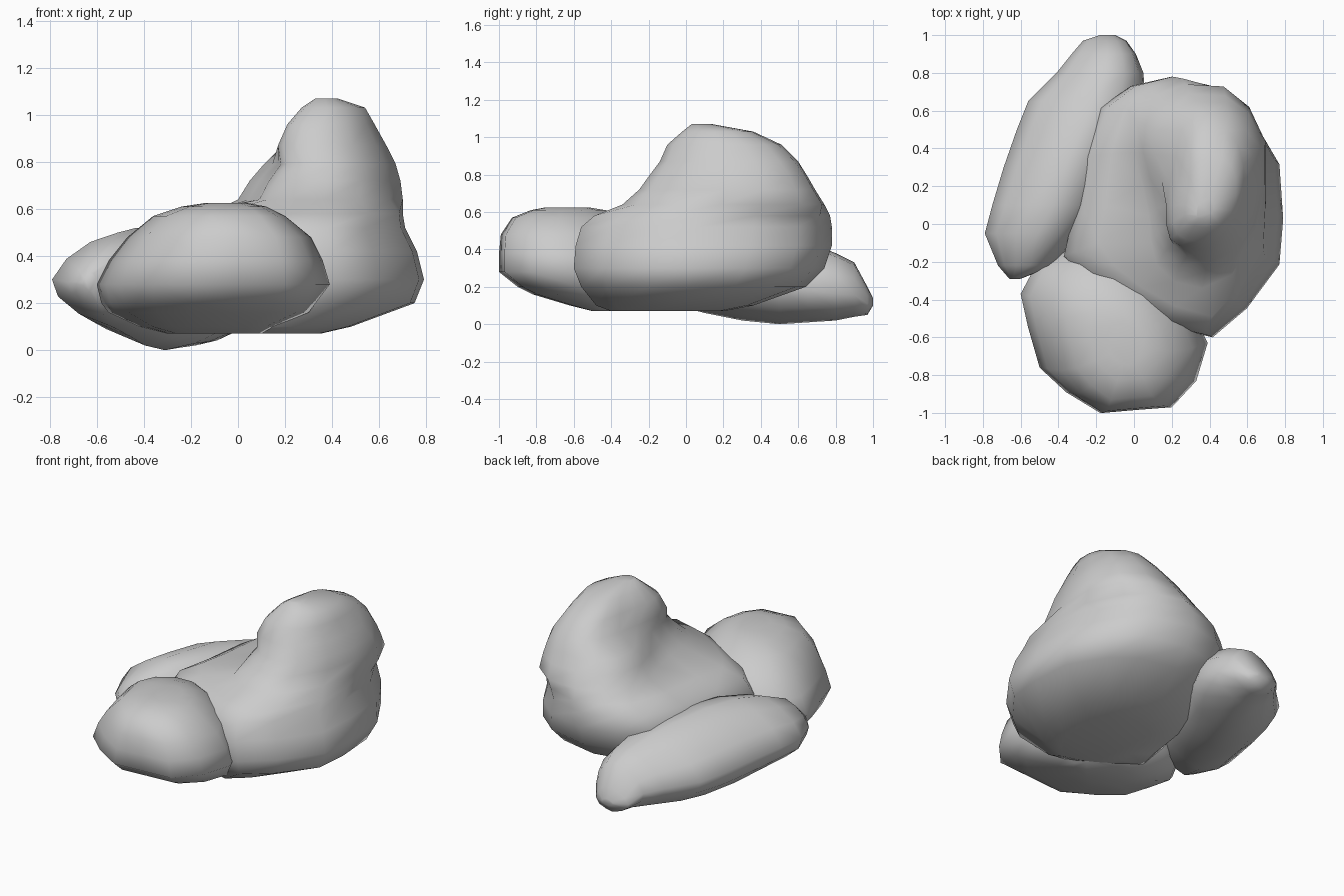
import bpy, bmesh


def unit(points):
    """Scale an outline to fill the 0..1 square."""
    us, vs = zip(*points)
    u0, u1, v0, v1 = min(us), max(us), min(vs), max(vs)
    return [((u - u0) / (u1 - u0), (v - v0) / (v1 - v0)) for u, v in points]


def loft(name, groups, axis="z"):
    """Skin outlines stretched to (position, u0, u1, v0, v1) at each level."""
    bm = bmesh.new()
    rings = []
    for outline, levels in groups:
        shape = unit(outline)
        for p, u0, u1, v0, v1 in levels:
            ring = []
            for u, v in shape:
                a, b = u0 + (u1 - u0) * u, v0 + (v1 - v0) * v
                ring.append(bm.verts.new((a, b, p) if axis == "z" else (a, p, b)))
            rings.append(ring)
    n = len(rings[0])
    for low, high in zip(rings, rings[1:]):
        for i in range(n):
            j = (i + 1) % n
            bm.faces.new((low[i], low[j], high[j], high[i]))
    bm.faces.new(rings[0])
    bm.faces.new(rings[-1])
    bmesh.ops.recalc_face_normals(bm, faces=bm.faces)
    for f in bm.faces:
        f.smooth = True
    mesh = bpy.data.meshes.new(name)
    bm.to_mesh(mesh)
    bm.free()
    obj = bpy.data.objects.new(name, mesh)
    bpy.context.collection.objects.link(obj)
    return obj


# Large boulder: broad base, low shelf on the left, tall crest on the right
base = [(.79, .05), (.77, .35), (.63, .6), (.48, .73), (.22, .79), (0, .74),
        (-.17, .62), (-.27, .35), (-.31, .05), (-.36, -.17), (-.24, -.31),
        (-.06, -.43), (.17, -.54), (.42, -.6), (.6, -.44), (.77, -.2)]
shoulder = [(.68, .2), (.68, .4), (.6, .56), (.48, .65), (.3, .66), (.15, .61),
            (.07, .5), (.06, .36), (.1, .22), (.13, .08), (.14, -.04),
            (.17, -.14), (.25, -.21), (.38, -.24), (.52, -.18), (.63, 0)]
crest = [(.64, .2), (.64, .36), (.6, .5), (.52, .58), (.42, .6), (.34, .58),
         (.28, .5), (.25, .36), (.22, .22), (.2, .1), (.2, 0),
         (.22, -.08), (.28, -.12), (.38, -.14), (.5, -.1), (.6, .04)]
loft("large_boulder", [
    (base, [(.07, -.1, .35, -.4, .2), (.1, -.25, .48, -.48, .36),
            (.2, -.34, .75, -.56, .64), (.3, -.37, .79, -.6, .74),
            (.42, -.37, .76, -.59, .78), (.52, -.31, .71, -.56, .78),
            (.58, -.19, .7, -.49, .77)]),
    (shoulder, [(.64, 0, .7, -.34, .74), (.72, .05, .69, -.25, .69),
                (.79, .11, .67, -.2, .65)]),
    (crest, [(.87, .17, .63, -.14, .6), (.96, .21, .58, -.1, .51),
             (1.03, .27, .54, -.02, .36), (1.07, .33, .42, .03, .14)])])

# Rounded boulder at the front
front = [(.39, -.63), (.33, -.83), (.2, -.97), (0, -.985), (-.18, -1),
         (-.36, -.89), (-.5, -.76), (-.56, -.55), (-.6, -.37), (-.52, -.22),
         (-.36, -.13), (-.15, -.12), (.1, -.22), (.28, -.4)]
loft("front_boulder", [
    (front, [(.07, -.3, .1, -.5, -.3), (.1, -.42, .15, -.62, -.2),
             (.16, -.55, .3, -.82, -.14), (.2, -.58, .33, -.9, -.12),
             (.28, -.6, .39, -1, -.12), (.38, -.55, .36, -1, -.14),
             (.48, -.47, .31, -.99, -.2), (.57, -.36, .2, -.93, -.32),
             (.61, -.24, .12, -.83, -.43), (.625, -.14, .04, -.75, -.52)])])

# Long tilted slab at the left and back, lofted along y
slab = [(0, .5), (.12, .72), (.32, .9), (.55, 1), (.78, .95), (.95, .7),
        (1, .4), (.9, .18), (.7, .06), (.5, 0), (.22, .14), (.05, .32)]
loft("side_slab", [
    (slab, [(-.29, -.66, -.6, .25, .33), (-.22, -.72, -.42, .15, .43),
            (-.05, -.79, -.28, .1, .5), (.1, -.75, -.17, .06, .52),
            (.3, -.69, -.1, .02, .52), (.5, -.62, 0, 0, .48),
            (.65, -.56, .06, .01, .44), (.8, -.41, .05, .02, .38),
            (.9, -.33, .01, .04, .33), (.97, -.27, -.04, .05, .2),
            (1, -.18, -.1, .1, .14)])], axis="y")
